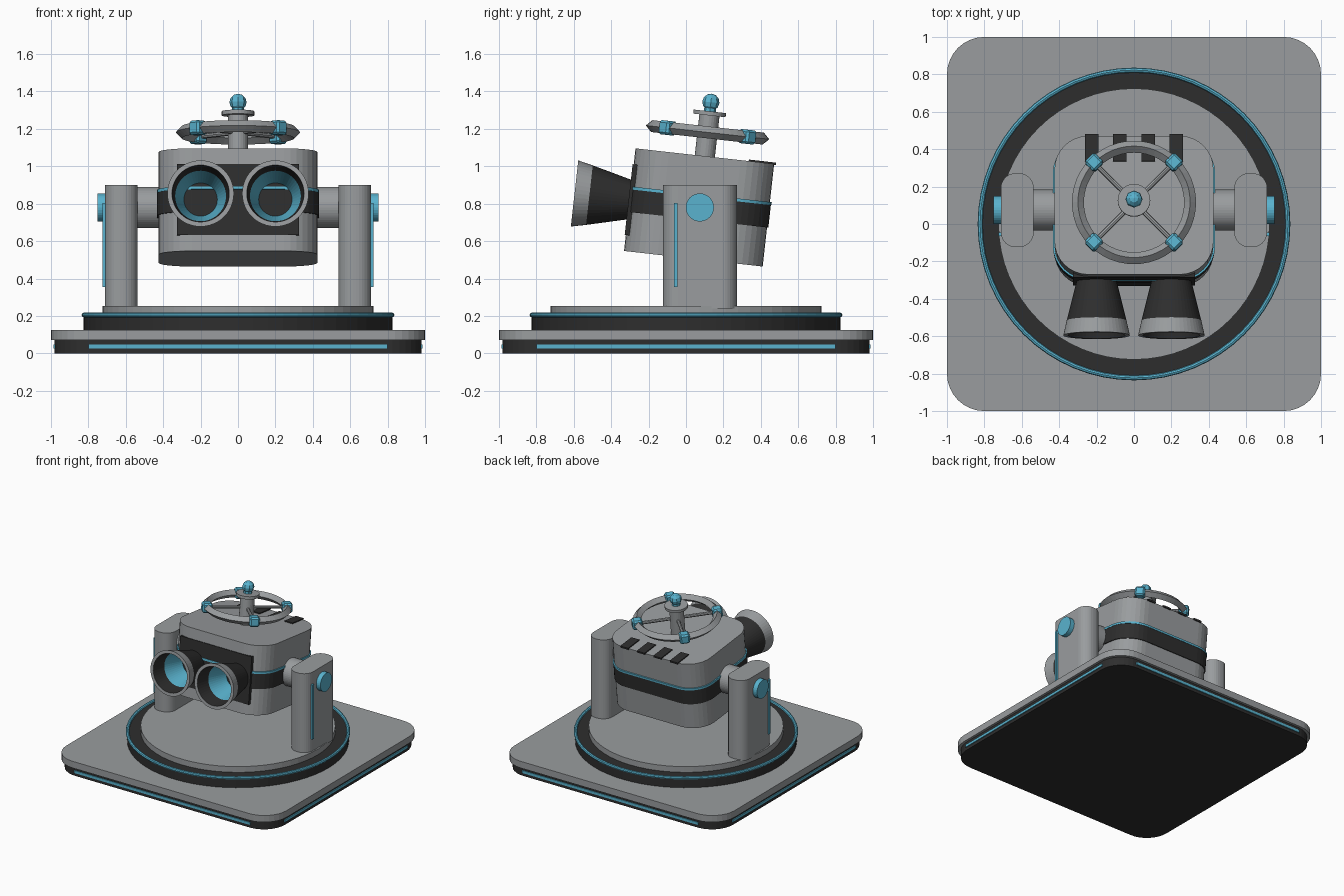
import bpy, bmesh, math
from mathutils import Matrix, Vector

cube = bpy.data.objects.get("Cube")
if cube:
    bpy.data.objects.remove(cube)


def material(name, rgb):
    m = bpy.data.materials.new(name)
    m.use_nodes = True
    color = (*rgb, 1)
    m.diffuse_color = color
    m.node_tree.nodes["Principled BSDF"].inputs["Base Color"].default_value = color
    return m


GREY = material("painted_grey", (0.32, 0.335, 0.345))
DARK = material("dark_rubber", (0.027, 0.027, 0.027))
BLUE = material("accent_blue", (0.10, 0.45, 0.62))
IDENT = Matrix.Identity(4)
# Tilted frame of the head, origin at the pivot
HEAD = Matrix.Translation((0, 0.07, 0.78)) @ Matrix.Rotation(math.radians(-6.4), 4, 'X')
parts = []


def finish(name, bm, mats, matrix=IDENT):
    bmesh.ops.recalc_face_normals(bm, faces=bm.faces)
    mesh = bpy.data.meshes.new(name)
    bm.to_mesh(mesh)
    bm.free()
    for m in mats:
        mesh.materials.append(m)
    ob = bpy.data.objects.new(name, mesh)
    bpy.context.collection.objects.link(ob)
    ob.matrix_world = matrix
    parts.append(ob)
    return ob


def rounded_prism(name, hx, hy, r, z0, z1, mat, matrix=IDENT, steps=8):
    """Upright prism with rounded vertical corners."""
    bm = bmesh.new()
    ring = []
    for q, (sx, sy) in enumerate([(1, 1), (-1, 1), (-1, -1), (1, -1)]):
        for i in range(steps + 1):
            a = math.pi / 2 * (q + i / steps)
            ring.append(bm.verts.new((sx * (hx - r) + r * math.cos(a),
                                      sy * (hy - r) + r * math.sin(a), z0)))
    face = bm.faces.new(ring)
    ext = bmesh.ops.extrude_face_region(bm, geom=[face])["geom"]
    for v in ext:
        if isinstance(v, bmesh.types.BMVert):
            v.co.z = z1
    return finish(name, bm, [mat], matrix)


def box(name, lo, hi, mat, matrix=IDENT, bevel=0):
    lo, hi = Vector(lo), Vector(hi)
    bm = bmesh.new()
    bmesh.ops.create_cube(bm, size=1)
    for v in bm.verts:
        v.co = Vector(c * s for c, s in zip(v.co, hi - lo)) + (lo + hi) / 2
    if bevel:
        bmesh.ops.bevel(bm, geom=bm.edges[:], offset=bevel, segments=1, affect='EDGES')
    return finish(name, bm, [mat], matrix)


def lathe(name, profile, mats, matrix=IDENT, sides=48, rule=None):
    """Revolve (radius, height) points around z; rule gives a material index per segment."""
    bm = bmesh.new()
    rings = []
    for r, z in profile:
        n = sides if r > 0 else 1
        rings.append([bm.verts.new((r * math.cos(math.tau * i / sides),
                                    r * math.sin(math.tau * i / sides), z)) for i in range(n)])
    for k, (a, b) in enumerate(zip(rings, rings[1:])):
        for i in range(sides):
            j = (i + 1) % sides
            quad = [a[i % len(a)], a[j % len(a)], b[j % len(b)], b[i % len(b)]]
            f = bm.faces.new(list(dict.fromkeys(quad)))
            f.material_index = rule[k] if rule else 0
    return finish(name, bm, mats, matrix)


def cylinder(name, r, z0, z1, mat, matrix=IDENT, sides=48):
    return lathe(name, [(0, z0), (r, z0), (r, z1), (0, z1)], [mat], matrix, sides)


def torus(name, major, minor, z, mat, matrix=IDENT, sides=64, section=4):
    pts = [(major + minor * math.cos(math.tau * i / section),
            z + minor * math.sin(math.tau * i / section)) for i in range(section + 1)]
    ob = lathe(name, pts, [mat], matrix, sides)
    bm = bmesh.new()
    bm.from_mesh(ob.data)
    bmesh.ops.remove_doubles(bm, verts=bm.verts, dist=0.0001)
    bmesh.ops.recalc_face_normals(bm, faces=bm.faces)
    bm.to_mesh(ob.data)
    bm.free()


# Base slab with its dark underside and light strips on all four sides
rounded_prism("base_underside", 0.98, 0.98, 0.19, 0, 0.07, DARK)
rounded_prism("base_slab", 1, 1, 0.2, 0.07, 0.125, GREY)
for i in range(4):
    box(f"base_strip_{i}", (-0.8, -0.987, 0.025), (0.8, -0.975, 0.046), BLUE,
        Matrix.Rotation(i * math.pi / 2, 4, 'Z'))

# Turntable
cylinder("turntable_ring", 0.825, 0.12, 0.205, DARK, sides=64)
torus("turntable_trim", 0.823, 0.013, 0.205, BLUE, section=8)
cylinder("turntable_plate", 0.725, 0.2, 0.252, GREY, sides=64)

# Support posts, axles, pivot caps and strips on both sides
for side, s in (("left", 1), ("right", -1)):
    rounded_prism(f"{side}_post", 0.088, 0.198, 0.08, 0.24, 0.9, GREY,
                  Matrix.Translation((s * 0.624, 0.074, 0)))
    axis = Matrix.Translation((0, 0.074, 0.78)) @ Matrix.Rotation(s * math.pi / 2, 4, 'Y')
    cylinder(f"{side}_axle", 0.11, 0.38, 0.56, GREY, axis)
    cylinder(f"{side}_pivot_cap", 0.075, 0.70, 0.75, BLUE, axis, 32)
    box(f"{side}_post_strip", (s * 0.716 - 0.008, -0.065, 0.355),
        (s * 0.716 + 0.008, -0.045, 0.803), BLUE)

# Head body with belt and front panel
rounded_prism("head_body", 0.425, 0.373, 0.18, -0.276, 0.276, GREY, HEAD)
rounded_prism("head_belt", 0.432, 0.38, 0.187, -0.066, 0.055, DARK, HEAD)
rounded_prism("head_belt_trim", 0.434, 0.383, 0.189, 0.055, 0.071, BLUE, HEAD)
box("front_panel", (-0.325, -0.379, -0.19), (0.325, -0.335, 0.19), DARK, HEAD)

# Flared eyepieces: dark outer cone, grey rim, blue funnel and grey lens
eyepiece = [(0, 0.35), (0.105, 0.37), (0.16, 0.59), (0.178, 0.67), (0.153, 0.67),
            (0.136, 0.55), (0.088, 0.375), (0, 0.375)]
for side, s in (("left", 1), ("right", -1)):
    lathe(f"{side}_eyepiece", eyepiece, [GREY, DARK, BLUE],
          HEAD @ Matrix.Translation((s * 0.2, 0, 0)) @ Matrix.Rotation(math.pi / 2, 4, 'X'),
          rule=[1, 1, 0, 0, 1, 2, 0])

# Vent slots on the rear of the top
for i in range(4):
    x = -0.225 + 0.15 * i
    box(f"vent_{i}", (x - 0.036, 0.236, 0.27), (x + 0.036, 0.382, 0.284), DARK, HEAD)

# Hand wheel: stem, flange, knob, rim, spokes and grips
cylinder("wheel_stem", 0.054, 0.27, 0.5, GREY, HEAD, 24)
cylinder("wheel_flange", 0.087, 0.495, 0.517, GREY, HEAD, 32)
cylinder("knob_neck", 0.032, 0.51, 0.55, BLUE, HEAD, 8)
bm = bmesh.new()
bmesh.ops.create_uvsphere(bm, u_segments=8, v_segments=6, radius=0.046)
finish("knob", bm, [BLUE], HEAD @ Matrix.Translation((0, 0, 0.566)))
torus("wheel_rim", 0.3, 0.032, 0.404, GREY, HEAD, 48)
for i in range(4):
    turn = HEAD @ Matrix.Rotation(math.pi * (0.25 + i / 2), 4, 'Z') @ Matrix.Translation((0, 0, 0.404))
    cylinder(f"wheel_spoke_{i}", 0.013, 0.03, 0.29, GREY, turn @ Matrix.Rotation(math.pi / 2, 4, 'Y'), 8)
    box(f"wheel_grip_{i}", (0.265, -0.038, -0.038), (0.341, 0.038, 0.038), BLUE, turn, 0.012)

# Smooth the curved surfaces and keep the edges sharp
for ob in bpy.context.view_layer.objects:
    ob.select_set(ob in parts)
bpy.context.view_layer.objects.active = parts[0]
bpy.ops.object.shade_smooth_by_angle(angle=math.radians(30))
